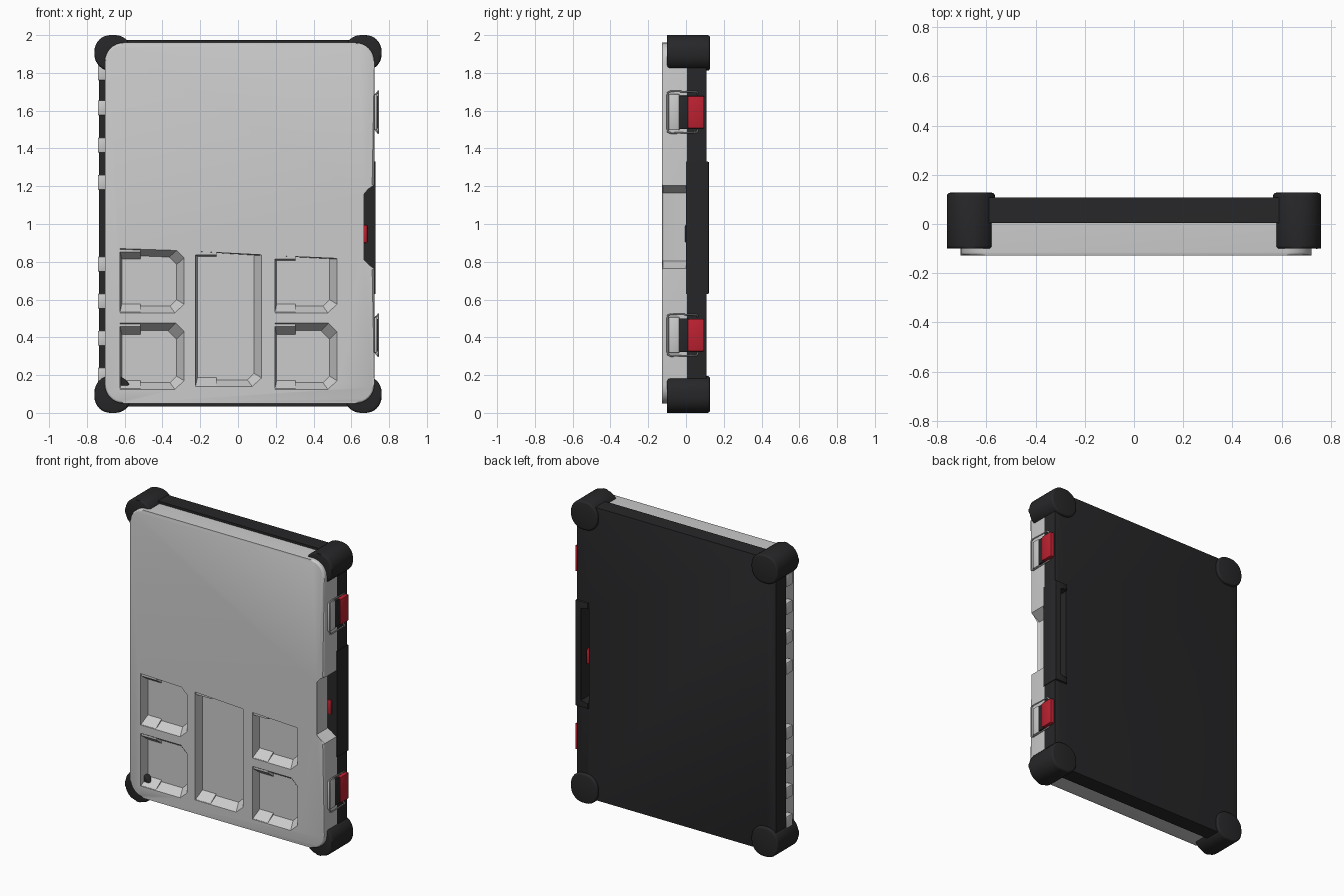
import bpy, bmesh, math

if "Cube" in bpy.data.objects:
    bpy.data.objects.remove(bpy.data.objects["Cube"])


def material(name, rgb):
    m = bpy.data.materials.new(name)
    m.diffuse_color = (*rgb, 1)
    m.use_nodes = True
    m.node_tree.nodes["Principled BSDF"].inputs["Base Color"].default_value = m.diffuse_color
    return m


BLACK = material("black_rubber", (0.02, 0.02, 0.022))
RED = material("red_plastic", (0.5, 0.015, 0.03))


def smooth(ob):
    ob.data.shade_smooth()
    ob.data.set_sharp_from_angle(angle=math.radians(32))


def add_loft(bm, loops):
    """Skin a list of (xz outline, y) loops and cap both ends."""
    rings = [[bm.verts.new((x, y, z)) for x, z in pts] for pts, y in loops]
    n = len(rings[0])
    for a, b in zip(rings, rings[1:]):
        for i in range(n):
            bm.faces.new((a[i], a[(i + 1) % n], b[(i + 1) % n], b[i]))
    bm.faces.new(rings[0])
    bm.faces.new(rings[-1])


def finish(name, bm, mat=None):
    bmesh.ops.recalc_face_normals(bm, faces=bm.faces)
    me = bpy.data.meshes.new(name)
    bm.to_mesh(me)
    bm.free()
    ob = bpy.data.objects.new(name, me)
    bpy.context.collection.objects.link(ob)
    if mat:
        me.materials.append(mat)
    smooth(ob)
    return ob


def prism(name, pts, y0, y1, mat=None, front=0.0, back=0.0, seg=3):
    """Extrude an xz outline along y and round its front / back rims."""
    bm = bmesh.new()
    add_loft(bm, [(pts, y0), (pts, y1)])
    for y, w in ((y0, front), (y1, back)):
        if w:
            rim = [e for e in bm.edges if all(abs(v.co.y - y) < 1e-5 for v in e.verts)]
            bmesh.ops.bevel(bm, geom=rim, offset=w, segments=seg, affect='EDGES', profile=0.5)
    return finish(name, bm, mat)


def rect(x0, x1, z0, z1):
    return [(x0, z0), (x1, z0), (x1, z1), (x0, z1)]


def round_rect(x0, x1, z0, z1, r, n=8):
    pts = []
    for cx, cz, a0 in ((x1 - r, z0 + r, -90), (x1 - r, z1 - r, 0),
                       (x0 + r, z1 - r, 90), (x0 + r, z0 + r, 180)):
        for i in range(n + 1):
            a = math.radians(a0 + 90 * i / n)
            pts.append((cx + r * math.cos(a), cz + r * math.sin(a)))
    return pts


def box(name, x, y, z, mat=None, bevel=0.0):
    bm = bmesh.new()
    add_loft(bm, [(rect(*x, *z), y[0]), (rect(*x, *z), y[1])])
    if bevel:
        bmesh.ops.bevel(bm, geom=bm.edges[:], offset=bevel, segments=2, affect='EDGES', profile=0.5)
    return finish(name, bm, mat)


def cut(ob, cutter):
    mod = ob.modifiers.new("cut", 'BOOLEAN')
    mod.operation, mod.solver, mod.object = 'DIFFERENCE', 'EXACT', cutter
    bpy.context.view_layer.objects.active = ob
    bpy.ops.object.modifier_apply(modifier=mod.name)
    bpy.data.objects.remove(cutter)
    smooth(ob)


# grey front tray, with the tapered hand notch in its right edge
outline = round_rect(-0.705, 0.722, 0.05, 1.96, 0.10)
outline[9:9] = [(0.722, 0.765), (0.655, 0.803), (0.655, 1.165), (0.722, 1.203)]
tray = prism("front_tray", outline, -0.127, 0.004, front=0.012)

# pockets: x0, x1, bottom, top left, top right, top corner chamfer, top slope
POCKETS = [
    (-0.625, -0.285, 0.53, 0.87, 0.86, 0.04, 0.035),
    (-0.225, 0.125, 0.14, 0.855, 0.837, 0.002, 0.002),
    (0.195, 0.525, 0.53, 0.832, 0.818, 0.002, 0.002),
    (-0.625, -0.285, 0.125, 0.475, 0.475, 0.045, 0.04),
    (0.195, 0.525, 0.125, 0.475, 0.475, 0.045, 0.04),
]
FLOOR = -0.065
holes, ramps = bmesh.new(), bmesh.new()
for x0, x1, z0, zl, zr, c, t in POCKETS:
    outer = [(x0, z0), (x1 - 0.05, z0), (x1, z0 + 0.045),
             (x1, zr - c), (x1 - c, zr), (x0, zl)]
    inner = [(x0 + 0.01, z0 + 0.035), (x1 - 0.075, z0 + 0.035), (x1 - 0.04, z0 + 0.07),
             (x1 - 0.04, zr - t - c), (x1 - 0.04 - c, zr - t), (x0 + 0.01, zl - t)]
    add_loft(holes, [(outer, -0.16), (outer, -0.127), (inner, FLOOR)])
    # sloped finger ramps at the left end of each pocket
    xr = x0 + 0.11
    add_loft(ramps, [(rect(x0, xr, z0 - 0.01, z0 + 0.003), -0.124),
                     (rect(x0, xr, z0 - 0.01, z0 + 0.05), FLOOR + 0.005)])
    add_loft(ramps, [(rect(x0, xr, zl - 0.018, zl + 0.005), -0.12),
                     (rect(x0, xr, zl - t - 0.025, zl + 0.005), FLOOR + 0.005)])
cut(tray, finish("pocket_cutter", holes))
finish("pocket_ramps", ramps)

# black back shell with a finger recess beside the handle
shell = prism("back_shell", round_rect(-0.735, 0.722, 0.035, 1.975, 0.08),
              0.004, 0.108, BLACK, back=0.008)
cut(shell, box("recess_cutter", (0.635, 0.692), (0.03, 0.2), (0.67, 1.29)))

# C-shaped carry handle on the right edge
prism("carry_handle", [(0.635, 0.63), (0.727, 0.63), (0.727, 1.33), (0.635, 1.33),
                       (0.635, 1.29), (0.692, 1.29), (0.692, 0.67), (0.635, 0.67)],
      0.0, 0.122, BLACK, back=0.006, seg=2)
box("handle_button", (0.657, 0.685), (-0.004, 0.07), (0.90, 0.995), RED, 0.006)

# rubber corner bumpers
for sx, side in ((-1, "left"), (1, "right")):
    for top, level in ((0, "lower"), (1, "upper")):
        xs = sorted((sx * 0.76, sx * 0.565))
        zs = (1.812, 2.0) if top else (0.0, 0.195)
        prism(f"bumper_{level}_{side}", round_rect(*xs, *zs, 0.085),
              -0.10, 0.127, BLACK, front=0.012, back=0.012)

# hinge knuckles along the left edge
for i, z in enumerate((0.20, 0.395, 0.592, 0.788, 1.22, 1.418, 1.615, 1.80)):
    box(f"hinge_knuckle_{i + 1}", (-0.742, -0.69), (-0.06, 0.004),
        (z - 0.04, z + 0.04), bevel=0.006)

# two latches on the right edge
for i, z in enumerate((0.412, 1.592)):
    n = i + 1
    box(f"latch_plate_{n}", (0.70, 0.737), (-0.092, -0.034), (z - 0.095, z + 0.095), bevel=0.006)
    box(f"latch_pivot_{n}", (0.70, 0.738), (-0.036, 0.012), (z - 0.09, z + 0.088), BLACK, 0.005)
    box(f"latch_lever_{n}", (0.70, 0.747), (0.01, 0.096), (z - 0.086, z + 0.086), RED, 0.006)
    # wire bail bent around the latch
    cu = bpy.data.curves.new(f"latch_wire_{n}", 'CURVE')
    cu.dimensions = '3D'
    cu.bevel_depth, cu.bevel_resolution = 0.0045, 2
    sp = cu.splines.new('POLY')
    half = [(0.728, 0.062, 0.095), (0.741, 0.058, 0.107), (0.742, -0.08, 0.111),
            (0.742, -0.096, 0.104), (0.742, -0.098, 0.09)]
    path = half + [(x, y, -h) for x, y, h in reversed(half)]
    sp.points.add(len(path) - 1)
    for p, (x, y, h) in zip(sp.points, path):
        p.co = (x, y, z + h, 1)
    ob = bpy.data.objects.new(f"latch_wire_{n}", cu)
    bpy.context.collection.objects.link(ob)
